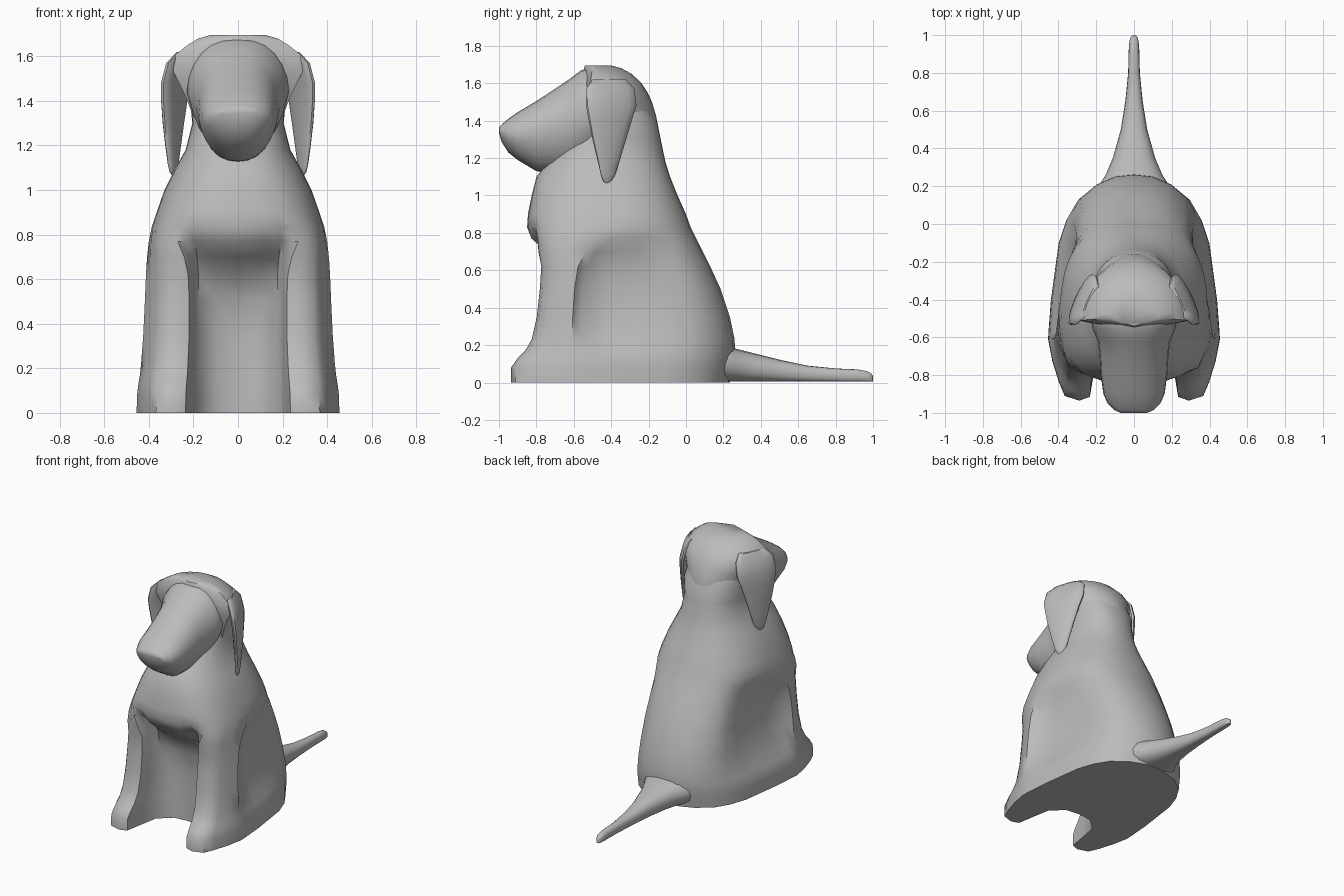
import bpy
import bmesh
import math

old = bpy.data.objects.get("Cube")
if old:
    bpy.data.objects.remove(old, do_unlink=True)

grey = bpy.data.materials.new("plain grey")
grey.use_nodes = True
color = (0.5, 0.5, 0.5, 1)
grey.diffuse_color = color
grey.node_tree.nodes["Principled BSDF"].inputs["Base Color"].default_value = color


def loft(name, rings, angle=48):
    """Skin a stack of closed rings and cap both ends."""
    bm = bmesh.new()
    rows = [[bm.verts.new(p) for p in ring] for ring in rings]
    count = len(rows[0])
    for a, b in zip(rows, rows[1:]):
        for i in range(count):
            j = (i + 1) % count
            bm.faces.new((a[i], a[j], b[j], b[i]))
    bm.faces.new(rows[0])
    bm.faces.new(rows[-1])
    bmesh.ops.recalc_face_normals(bm, faces=bm.faces)
    mesh = bpy.data.meshes.new(name)
    bm.to_mesh(mesh)
    bm.free()
    mesh.materials.append(grey)
    obj = bpy.data.objects.new(name, mesh)
    bpy.context.collection.objects.link(obj)
    bpy.ops.object.select_all(action="DESELECT")
    obj.select_set(True)
    bpy.context.view_layer.objects.active = obj
    bpy.ops.object.shade_smooth_by_angle(angle=math.radians(angle))


def power(v, p):
    return math.copysign(abs(v) ** p, v)


def oval(ru, rv, p=1.0, n=24):
    """Rounded-box outline as (u, v) pairs."""
    return [(ru * power(math.cos(math.tau * i / n), p),
             rv * power(math.sin(math.tau * i / n), p)) for i in range(n)]


def mix(a, b, t):
    return a + (b - a) * t


def mirrored(half):
    return half + [(-x, y, z) for x, y, z in half[-2:0:-1]]


# Half outline of the base, from the rump round the side and paw to the belly
OUTLINE = [(0, .25), (.1, .24), (.2, .2), (.3, .12), (.36, .02), (.4, -.1),
           (.42, -.25), (.44, -.4), (.452, -.56), (.455, -.61), (.432, -.73),
           (.398, -.84), (.367, -.915), (.29, -.94), (.235, -.92),
           (.215, -.8), (.19, -.66), (.1, -.58), (0, -.57)]
RECESS = {4: .3, 5: .8, 6: 1, 7: 1, 8: .9}
LEG_Y = -.6


def body_ring(z, back, width, front, belly, roundness, recess):
    half = []
    last = len(OUTLINE) - 1
    # The chest is boxy low down and rounder towards the neck
    chest = mix(.6, .85, min(max((z - .75) / .4, 0), 1))
    for i, (x, y) in enumerate(OUTLINE):
        x *= width / .455
        if i >= last - 1:
            y = belly - .01 * (last - i)
        elif y > LEG_Y:
            y = mix(LEG_Y, back, (y - LEG_Y) / (.25 - LEG_Y))
        else:
            y = mix(LEG_Y, front, (y - LEG_Y) / (-.94 - LEG_Y))
        a = math.pi * i / last
        p = chest if i > last / 2 else .85
        ex = width * power(math.sin(a), p) if 0 < i < last else 0
        ey = mix(front, back, .5 + .5 * power(math.cos(a), p + .05))
        x = mix(x, ex, roundness) - recess * RECESS.get(i, 0)
        half.append((x, mix(y, ey, roundness), z))
    return mirrored(half)


# Body and front legs: z, back, width, front, belly, roundness, recess
lower = [(0, .235, .455, -.935, -.57, 0, 0),
         (.08, .25, .453, -.935, -.57, 0, 0),
         (.13, .26, .447, -.9, -.57, 0, 0),
         (.17, .262, .44, -.86, -.57, 0, .01),
         (.23, .26, .434, -.825, -.57, 0, .03),
         (.35, .235, .425, -.798, -.57, 0, .06),
         (.5, .185, .418, -.785, -.58, .03, .065),
         (.62, .13, .413, -.785, -.63, .1, .055),
         (.7, .09, .408, -.82, -.71, .3, .035),
         (.77, .055, .4, -.845, -.79, .65, .01),
         (.83, .025, .388, -.85, -.84, .95, 0)]
# Shoulders and neck, plain ovals: z, back, width, front
upper = [(.9, 0, .365, -.845), (1, -.045, .33, -.825), (1.1, -.085, .28, -.8),
         (1.18, -.11, .235, -.74), (1.3, -.135, .205, -.64),
         (1.4, -.155, .215, -.58), (1.5, -.21, .19, -.54)]
loft("body", [body_ring(*row) for row in lower]
     + [body_ring(*row, row[3], 1, 0) for row in upper])


# Skull dome with a straight brow edge: z, back, width, brow
def skull_ring(z, back, width, brow):
    corner = brow + .045
    arc = [(width * math.sin(a), mix(corner, back, math.cos(a)), z)
           for a in (math.pi / 2 * i / 9 for i in range(10))]
    edge = [(width * (1 - t), mix(corner, brow, t ** .8), z)
            for t in (.25, .5, .75, 1)]
    return mirrored(arc + edge)


skull = [(1.3, -.145, .19, -.5), (1.42, -.158, .235, -.535),
         (1.5, -.182, .275, -.55), (1.55, -.205, .3, -.555),
         (1.6, -.238, .29, -.555), (1.65, -.29, .227, -.55),
         (1.68, -.345, .178, -.545), (1.695, -.4, .125, -.54)]
loft("skull", [skull_ring(*row) for row in skull])

# Muzzle, narrower below: y, top, bottom, half width
muzzle = [(-1, 1.365, 1.335, .07), (-.985, 1.38, 1.285, .105),
          (-.95, 1.41, 1.23, .14), (-.9, 1.445, 1.19, .162),
          (-.8, 1.505, 1.13, .176), (-.7, 1.57, 1.12, .182),
          (-.62, 1.625, 1.13, .192), (-.56, 1.67, 1.16, .218),
          (-.5, 1.685, 1.2, .23), (-.4, 1.67, 1.25, .19)]
loft("muzzle", [[(u * (1 + .36 * min(v / (top - low), 0)), y,
                  (top + low) / 2 + v)
                 for u, v in oval(w, (top - low) / 2, .88)]
                for y, top, low, w in muzzle])

# Hanging ears, turned outward at the front:
# z, x centre, y centre, half thickness, half length
ear = [(1.62, .23, -.41, .02, .09), (1.57, .258, -.405, .032, .13),
       (1.48, .278, -.4, .035, .135), (1.4, .286, -.405, .032, .115),
       (1.3, .29, -.41, .028, .09), (1.2, .291, -.413, .022, .063),
       (1.11, .291, -.417, .016, .038), (1.08, .29, -.419, .012, .025),
       (1.066, .289, -.42, .006, .01)]
for side, label in ((1, "left"), (-1, "right")):
    loft(label + "_ear", [[(side * (cx + u - .42 * v), cy + v, z)
                           for u, v in oval(tx, ty, .9, 16)]
                          for z, cx, cy, tx, ty in ear])

# Tail lying on the ground: y, top, half width
tail = [(.1, .2, .22), (.2, .195, .19), (.26, .182, .15), (.35, .16, .112),
        (.5, .122, .07), (.65, .09, .046), (.8, .075, .031),
        (.92, .07, .028), (.97, .06, .024), (.99, .048, .017), (1, .035, .007)]
loft("tail", [[(u, y, max(top / 2 + v, .005))
               for u, v in oval(w, top / 2, .85, 16)]
              for y, top, w in tail])
